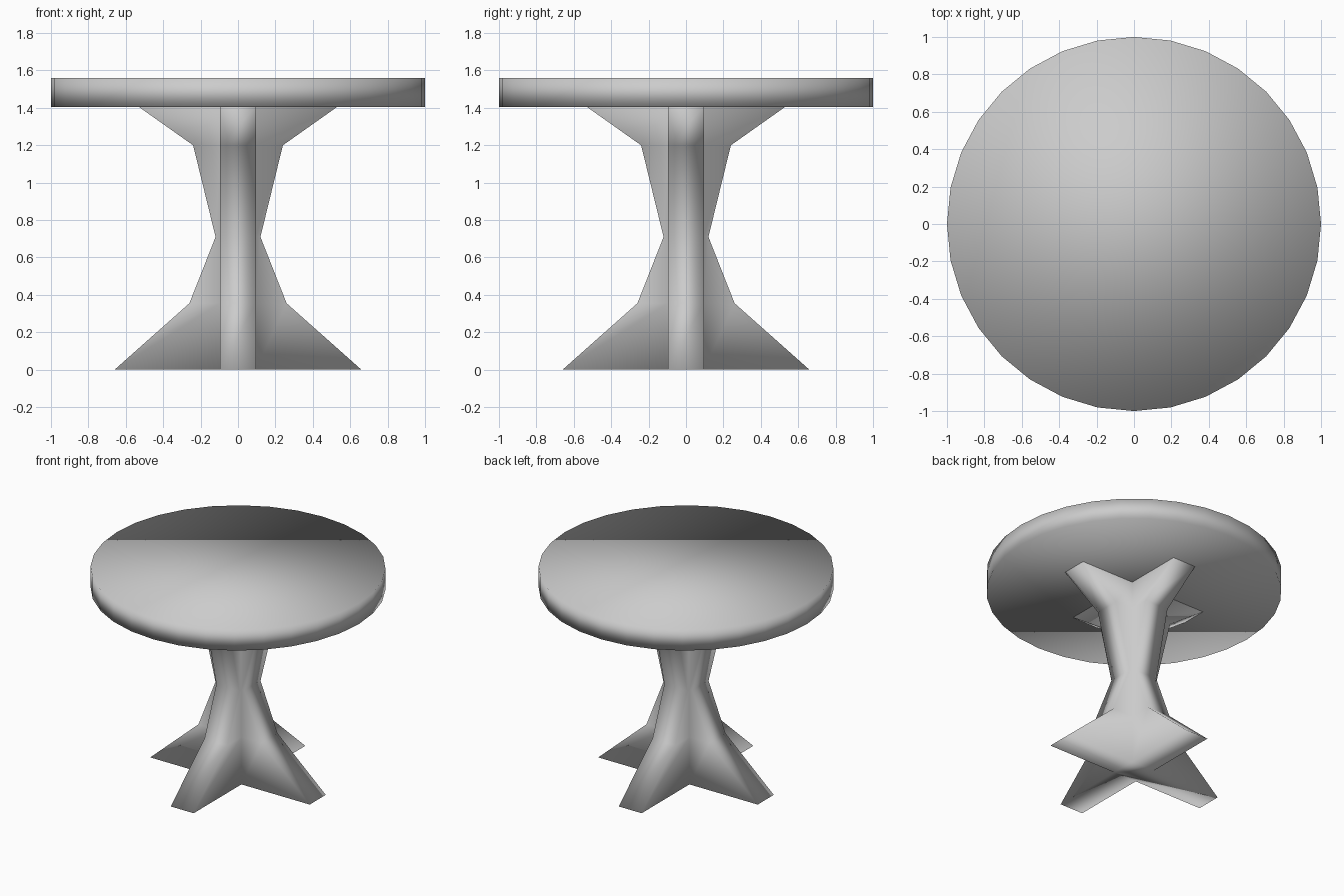
import bpy, bmesh, math

if "Cube" in bpy.data.objects:
    bpy.data.objects.remove(bpy.data.objects["Cube"])

T = 0.095          # half thickness of the crossed panels
TOP_Z0, TOP_Z1 = 1.405, 1.56


def finish(name, bm):
    bmesh.ops.recalc_face_normals(bm, faces=bm.faces)
    for f in bm.faces:
        f.smooth = True   # the whole model is softly shaded across its edges
    mesh = bpy.data.meshes.new(name)
    bm.to_mesh(mesh)
    bm.free()
    obj = bpy.data.objects.new(name, mesh)
    bpy.context.collection.objects.link(obj)
    return obj


# Pedestal: cross-shaped section lofted through arm length / height pairs
profile = [(0.66, 0.0), (0.26, 0.355), (0.12, 0.71), (0.24, 1.2), (0.53, TOP_Z0)]


def cross_ring(bm, r, z):
    ring = []
    for k in range(4):
        c, s = round(math.cos(k * math.pi / 2)), round(math.sin(k * math.pi / 2))
        for x, y in ((r, -T), (r, T), (T, T)):
            ring.append(bm.verts.new((x * c - y * s, x * s + y * c, z)))
    return ring


bm = bmesh.new()
rings = [cross_ring(bm, r, z) for r, z in profile]
for low, high in zip(rings, rings[1:]):
    for i in range(12):
        j = (i + 1) % 12
        bm.faces.new((low[i], low[j], high[j], high[i]))
bm.faces.new(rings[0][::-1])
bm.faces.new(rings[-1])
finish("pedestal", bm)

# Round table top, 32 sides
bm = bmesh.new()
bmesh.ops.create_cone(bm, cap_ends=True, segments=32, radius1=1, radius2=1,
                      depth=TOP_Z1 - TOP_Z0)
bmesh.ops.translate(bm, verts=bm.verts, vec=(0, 0, (TOP_Z0 + TOP_Z1) / 2))
finish("table_top", bm)
